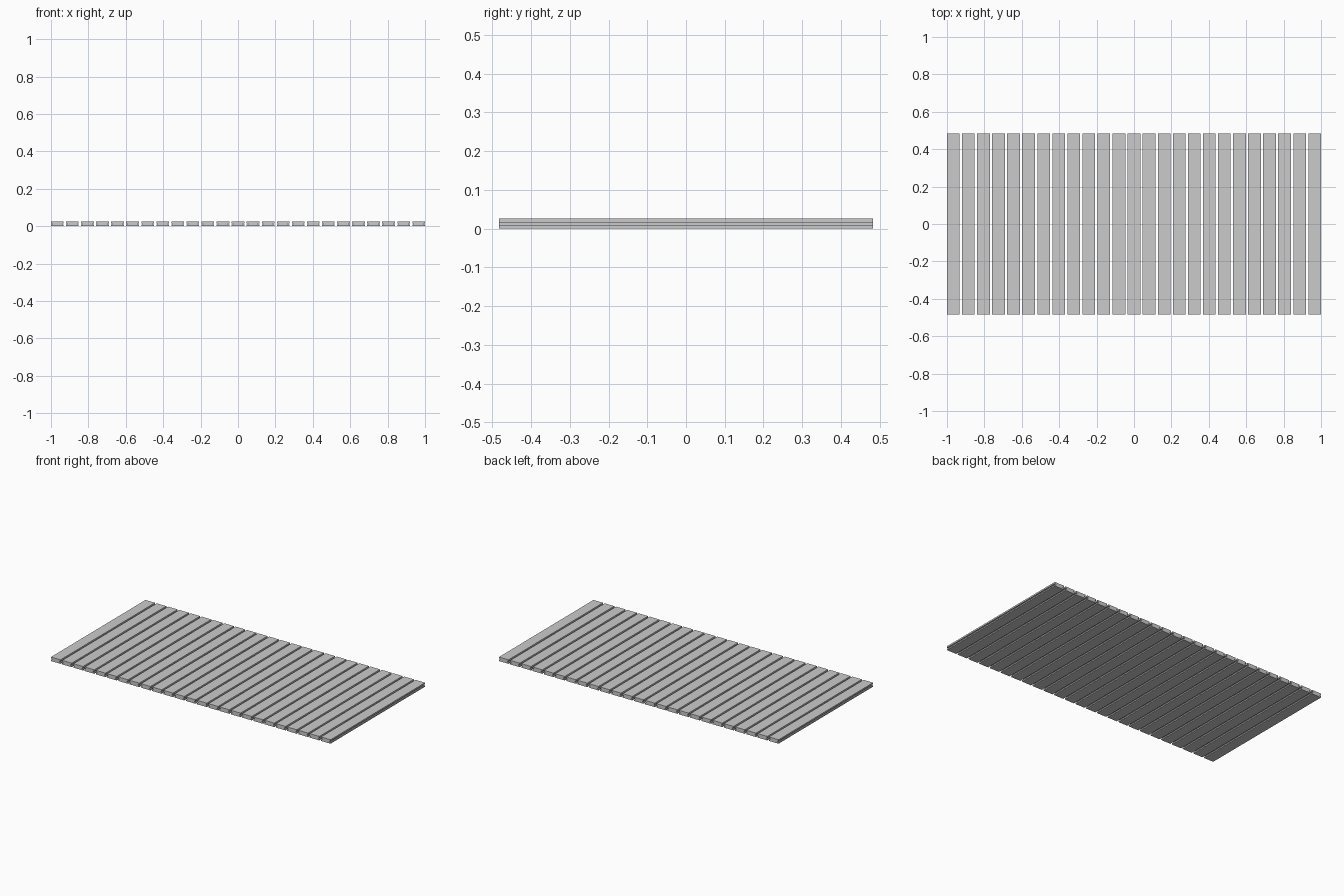
import bpy, bmesh

if "Cube" in bpy.data.objects:
    bpy.data.objects.remove(bpy.data.objects["Cube"])

COUNT = 25
WIDTH, HEIGHT, HALF_LEN = 0.068, 0.026, 0.483
PITCH = (2.0 - WIDTH) / (COUNT - 1)
GROOVE_LOW, GROOVE_HIGH, GROOVE_DEPTH = 0.008, 0.016, 0.007

# Board cross-section with a clip groove along each long edge
w = WIDTH / 2
right = [(w, 0), (w, GROOVE_LOW), (w - GROOVE_DEPTH, GROOVE_LOW),
         (w - GROOVE_DEPTH, GROOVE_HIGH), (w, GROOVE_HIGH), (w, HEIGHT)]
profile = right + [(-x, z) for x, z in reversed(right)]

# Extrude the section along y
bm = bmesh.new()
face = bm.faces.new([bm.verts.new((x, -HALF_LEN, z)) for x, z in profile])
extruded = bmesh.ops.extrude_face_region(bm, geom=[face], use_keep_orig=True)
moved = [g for g in extruded["geom"] if isinstance(g, bmesh.types.BMVert)]
bmesh.ops.translate(bm, verts=moved, vec=(0, 2 * HALF_LEN, 0))
bmesh.ops.recalc_face_normals(bm, faces=bm.faces)
mesh = bpy.data.meshes.new("deck_board")
bm.to_mesh(mesh)
bm.free()

# Row of evenly spaced boards
for i in range(COUNT):
    board = bpy.data.objects.new(f"deck_board_{i + 1:02d}", mesh)
    board.location.x = -1 + w + i * PITCH
    bpy.context.collection.objects.link(board)
